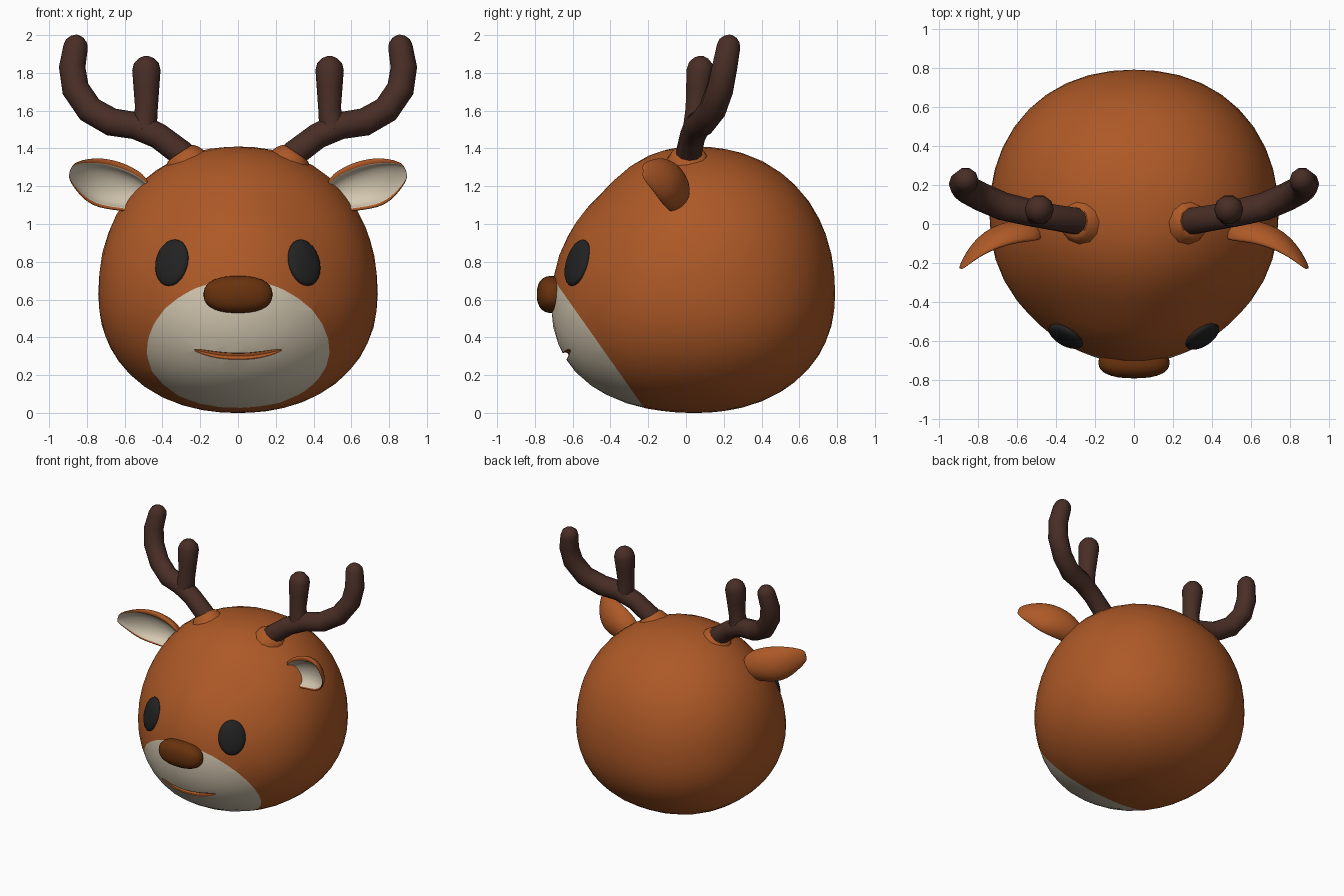
import bpy, bmesh, math
from mathutils import Vector, Matrix
from mathutils.bvhtree import BVHTree

if "Cube" in bpy.data.objects:
    bpy.data.objects.remove(bpy.data.objects["Cube"])


def material(name, rgb):
    m = bpy.data.materials.new(name)
    m.diffuse_color = (*rgb, 1)
    m.use_nodes = True
    m.node_tree.nodes["Principled BSDF"].inputs["Base Color"].default_value = m.diffuse_color
    return m


FUR = material("orange_fur", (0.42, 0.10, 0.02))
CREAM = material("cream", (0.66, 0.58, 0.44))
ANTLER = material("dark_brown", (0.066, 0.027, 0.019))
BLACK = material("eye_black", (0.016, 0.016, 0.016))
NOSE = material("nose_brown", (0.14, 0.032, 0.004))


def finish(bm, name, mats, angle=50):
    bmesh.ops.recalc_face_normals(bm, faces=bm.faces)
    me = bpy.data.meshes.new(name)
    bm.to_mesh(me)
    bm.free()
    for m in mats:
        me.materials.append(m)
    ob = bpy.data.objects.new(name, me)
    bpy.context.collection.objects.link(ob)
    smooth(ob, angle)
    return ob


def smooth(ob, angle):
    bpy.ops.object.select_all(action='DESELECT')
    ob.select_set(True)
    bpy.context.view_layer.objects.active = ob
    bpy.ops.object.shade_smooth_by_angle(angle=math.radians(angle))


def loft(rings, mat_rule=lambda k: 0):
    """Closed skin through equal-length rings, capped at both ends."""
    bm = bmesh.new()
    vs = [[bm.verts.new(p) for p in r] for r in rings]
    n = len(vs[0])
    for a, b in zip(vs, vs[1:]):
        for k in range(n):
            f = bm.faces.new((a[k], a[(k + 1) % n], b[(k + 1) % n], b[k]))
            f.material_index = mat_rule(k)
    bm.faces.new(vs[0])
    bm.faces.new(vs[-1])
    return bm


def tube(path, sides=10):
    """Path of (x, y, z, radius)."""
    pts = [Vector(p[:3]) for p in path]
    rings = []
    for i, p in enumerate(pts):
        t = (pts[min(i + 1, len(pts) - 1)] - pts[max(i - 1, 0)]).normalized()
        u = t.cross(Vector((0, 1, 0))).normalized()
        w = u.cross(t)
        r = path[i][3]
        rings.append([p + (u * math.cos(a) + w * math.sin(a)) * r
                      for a in (2 * math.pi * k / sides for k in range(sides))])
    return loft(rings)


def round_tip(path):
    """Extend a tube path with a rounded end."""
    d = (Vector(path[-1][:3]) - Vector(path[-2][:3])).normalized()
    p, r = Vector(path[-1][:3]), path[-1][3]
    return path + [(*(p + d * r * h), r * s) for h, s in ((0.5, 0.87), (0.85, 0.52), (1, 0.15))]


def mirror(path, s):
    return [(s * p[0], *p[1:]) for p in path]


# Head: super-ellipsoid with a flatter brow and a slight muzzle bulge
bm = bmesh.new()
bmesh.ops.create_icosphere(bm, subdivisions=4, radius=1)
muzzle_dir = Vector((0, -0.87, -0.5))
for v in bm.verts:
    q = v.co.normalized()
    f = min(1, max(0, -q.y) * 1.4)
    n = 2.17 - f * (0.2 + 0.3 * q.z)
    r = sum(abs(c) ** n for c in q) ** (-1 / n)
    r *= 1 + 0.05 * math.exp(-(q - muzzle_dir).length_squared / 0.25)
    v.co = (q.x * r * 0.74, 0.05 + q.y * r * (0.74 if q.y > 0 else 0.75),
            0.63 + q.z * r * (0.78 if q.z > 0 else 0.63))
# Muzzle patch: everything in front of a slanted plane is cream
co, no = Vector((0, -0.485, 0.4)), Vector((0, -1.42, -1)).normalized()
bmesh.ops.bisect_plane(bm, geom=bm.verts[:] + bm.edges[:] + bm.faces[:],
                       plane_co=co, plane_no=no, dist=1e-5)
for f in bm.faces:
    f.material_index = int((f.calc_center_median() - co).dot(no) > 0)
surface = BVHTree.FromBMesh(bm)
head = finish(bm, "head", [FUR, CREAM], 40)


def on_face(x, z):
    hit = surface.ray_cast(Vector((x, -2, z)), Vector((0, 1, 0)))
    return hit[0], hit[1]


# Mouth: smile groove cut into the muzzle
smile = []
for i in range(17):
    x = -0.23 + 0.46 * i / 16
    k = abs(x) / 0.23
    p, _ = on_face(x, 0.30 + 0.035 * k * k)
    smile.append((p.x, p.y + 0.004, p.z, 0.021 * (1 - 0.75 * k ** 4)))
cutter = finish(tube(smile, 8), "mouth_cutter", [FUR])
cutter.hide_render = True
mod = head.modifiers.new("mouth", 'BOOLEAN')
mod.operation, mod.object, mod.solver = 'DIFFERENCE', cutter, 'EXACT'
bpy.context.view_layer.objects.active = head
bpy.ops.object.modifier_apply(modifier=mod.name)
bpy.data.objects.remove(cutter)
smooth(head, 40)

# Nose: soft wide button
bm = bmesh.new()
bmesh.ops.create_uvsphere(bm, u_segments=28, v_segments=18, radius=1)
for v in bm.verts:
    q = v.co.normalized()
    r = sum(abs(c) ** 2.4 for c in q) ** (-1 / 2.4)
    v.co = (q.x * r * 0.182, -0.71 + q.y * r * 0.08, 0.627 + q.z * r * 0.098)
finish(bm, "nose", [NOSE])

for s, side in ((1, "right"), (-1, "left")):
    # Eye: flattened ellipsoid lying on the face
    p, nrm = on_face(s * 0.35, 0.795)
    bm = bmesh.new()
    bmesh.ops.create_uvsphere(bm, u_segments=24, v_segments=16, radius=1)
    rot = nrm.to_track_quat('Z', 'Y').to_matrix().to_4x4()
    bmesh.ops.transform(bm, verts=bm.verts, matrix=Matrix.Translation(p) @ rot
                        @ Matrix.Diagonal((0.098, 0.128, 0.036, 1)))
    finish(bm, "eye_" + side, [BLACK])

    # Ear: cupped leaf curling forward, cream inside
    up = Vector((-0.31 * s, 0, 0.95))
    rings = []
    for x, y, z, w, d in ((0.47, -0.085, 1.14, 0.09, 0.10), (0.60, -0.09, 1.19, 0.13, 0.12),
                          (0.73, -0.12, 1.22, 0.142, 0.11), (0.82, -0.17, 1.257, 0.10, 0.08),
                          (0.875, -0.22, 1.278, 0.055, 0.035), (0.89, -0.235, 1.282, 0.025, 0.015)):
        c = Vector((s * x, y, z))
        arc = [math.pi * k / 8 for k in range(9)]
        outer = [c + up * w * math.cos(a) + Vector((0, d * math.sin(a), 0)) for a in arc]
        inner = [c + up * (w * 0.76 * math.cos(a) - 0.06 * w)
                 + Vector((0, d * 0.6 * math.sin(a), 0)) for a in reversed(arc)]
        rings.append(outer + inner)
    ear = finish(loft(rings, lambda k: int(9 <= k <= 16)), "ear_" + side, [FUR, CREAM], 180)
    sub = ear.modifiers.new("soften", 'SUBSURF')
    sub.levels = sub.render_levels = 2

    # Antler: curved main beam and a short upright tine
    beam = [(0.24, 0.01, 1.30, 0.072), (0.30, 0.015, 1.375, 0.07), (0.42, 0.035, 1.465, 0.068),
            (0.54, 0.06, 1.52, 0.072), (0.67, 0.09, 1.54, 0.074), (0.785, 0.14, 1.605, 0.073),
            (0.86, 0.18, 1.715, 0.073), (0.878, 0.205, 1.83, 0.07), (0.86, 0.225, 1.937, 0.065)]
    tine = [(0.50, 0.05, 1.50, 0.07), (0.485, 0.055, 1.61, 0.06),
            (0.485, 0.065, 1.72, 0.068), (0.485, 0.075, 1.815, 0.075)]
    finish(tube(round_tip(mirror(beam, s))), "antler_beam_" + side, [ANTLER])
    finish(tube(round_tip(mirror(tine, s))), "antler_tine_" + side, [ANTLER])

    # Fur collar where the antler leaves the head
    collar = [(0.25, 0.01, 1.28, 0.14), (0.275, 0.012, 1.325, 0.12),
              (0.295, 0.014, 1.36, 0.098), (0.305, 0.015, 1.375, 0.08)]
    finish(tube(mirror(collar, s), 12), "antler_collar_" + side, [FUR])
